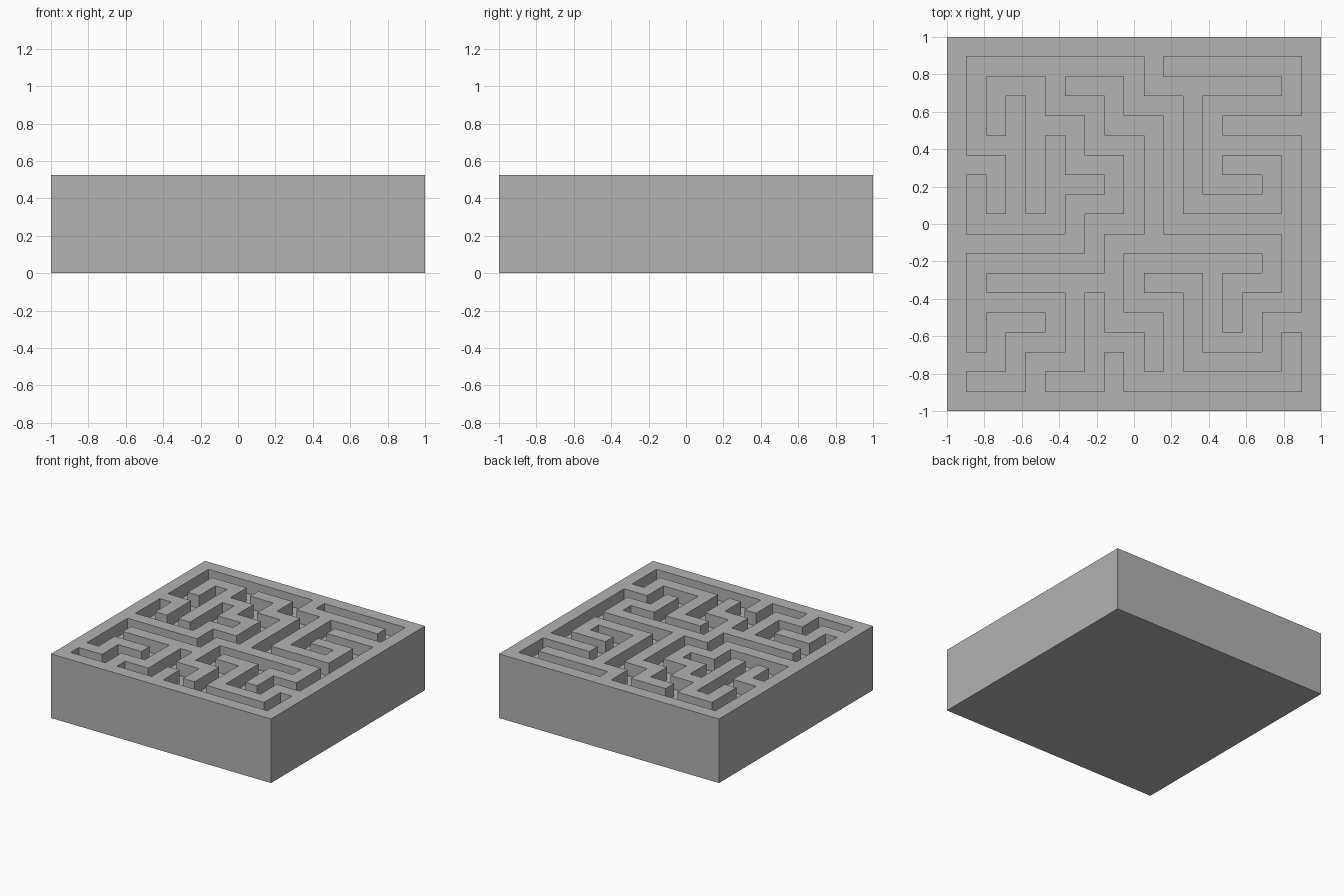
import bpy, bmesh, math

if "Cube" in bpy.data.objects:
    bpy.data.objects.remove(bpy.data.objects["Cube"])

N = 19                         # cells per side
C = 2 / N                      # one cell
TOP, FLOOR = 5 * C, 4 * C      # wall top and path floor heights

# Corridors: start column and row (from the back left), then alternating
# moves to a new column and a new row
CORRIDORS = [
    (1, 1, 9, 3, 11, 9, 17),
    (1, 1, 1, 5, 3, 9),
    (3, 3, 3, 5),
    (1, 7, 1, 9, 5, 5),
    (5, 1, 5, 3, 7, 5, 9, 9, 7, 11, 1, 15),
    (5, 7, 7),
    (11, 1, 17, 3, 13, 7, 15),
    (13, 5, 17, 13, 15, 15, 13, 11),
    (15, 11, 9, 13, 11, 17),
    (1, 13, 5, 15, 3, 17, 1),
    (5, 17, 7, 13),
    (7, 15, 9, 17, 17, 15),
]


def trace(corridor):
    """All cells that a corridor passes through."""
    pos = list(corridor[:2])
    cells = {tuple(pos)}
    for i, goal in enumerate(corridor[2:]):
        axis = i % 2
        while pos[axis] != goal:
            pos[axis] += 1 if goal > pos[axis] else -1
            cells.add(tuple(pos))
    return cells


sunken = set().union(*(trace(c) for c in CORRIDORS))


def level(col, row):
    """Surface height of a cell; zero outside the block."""
    if 0 <= col < N and 0 <= row < N:
        return FLOOR if (col, row) in sunken else TOP
    return 0.0


bm = bmesh.new()


def quad(*pts):
    bm.faces.new([bm.verts.new(p) for p in pts])


for row in range(N):
    for col in range(N):
        h = level(col, row)
        x0, x1 = -1 + col * C, -1 + (col + 1) * C
        y0, y1 = 1 - (row + 1) * C, 1 - row * C
        # Cell surface
        quad((x0, y0, h), (x1, y0, h), (x1, y1, h), (x0, y1, h))
        # Vertical sides, wherever the neighbour is lower
        for dc, dr, a, b in ((0, 1, (x0, y0), (x1, y0)), (1, 0, (x1, y0), (x1, y1)),
                             (0, -1, (x1, y1), (x0, y1)), (-1, 0, (x0, y1), (x0, y0))):
            low = level(col + dc, row + dr)
            if low < h:
                quad((*a, low), (*b, low), (*b, h), (*a, h))

# Underside
quad((-1, 1, 0), (1, 1, 0), (1, -1, 0), (-1, -1, 0))

# Weld and merge coplanar cells into clean faces
bmesh.ops.remove_doubles(bm, verts=bm.verts, dist=1e-4)
bmesh.ops.dissolve_limit(bm, angle_limit=math.radians(1), verts=bm.verts, edges=bm.edges)

mesh = bpy.data.meshes.new("maze_block")
bm.to_mesh(mesh)
bm.free()
block = bpy.data.objects.new("maze_block", mesh)
bpy.context.collection.objects.link(block)

grey = bpy.data.materials.new("light_grey")
grey.diffuse_color = (0.45, 0.45, 0.45, 1)
grey.use_nodes = True
grey.node_tree.nodes["Principled BSDF"].inputs["Base Color"].default_value = grey.diffuse_color
mesh.materials.append(grey)
